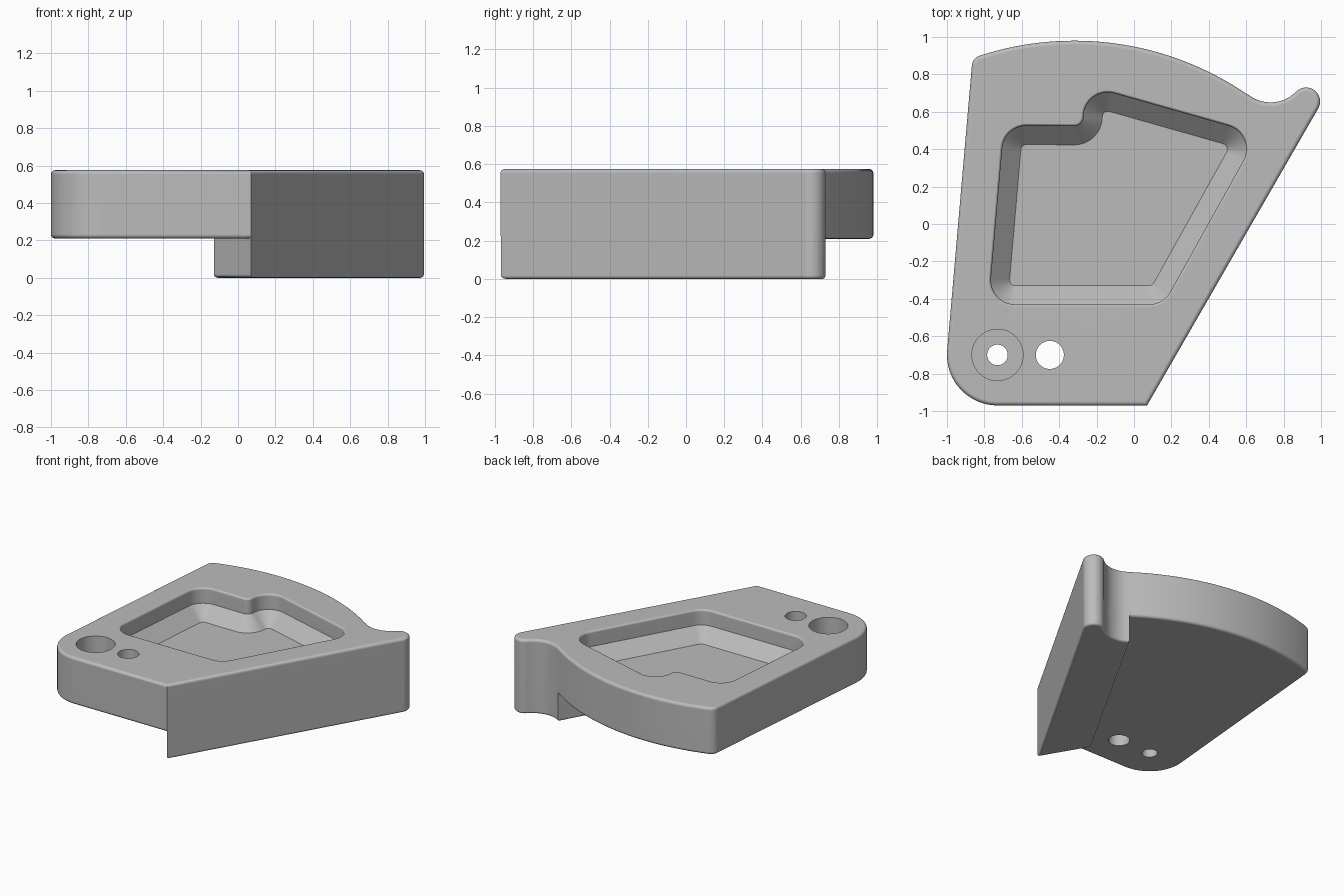
import bpy
import bmesh
from math import cos, sin, radians
from mathutils import Vector

cube = bpy.data.objects.get("Cube")
if cube:
    bpy.data.objects.remove(cube, do_unlink=True)

TOP, UNDERSIDE = 0.575, 0.21

grey = bpy.data.materials.new("plain grey")
grey.use_nodes = True
grey.diffuse_color = (0.5, 0.5, 0.5, 1)
grey.node_tree.nodes["Principled BSDF"].inputs["Base Color"].default_value = (0.5, 0.5, 0.5, 1)


def arc(cx, cy, r, start, end, n=10):
    angles = [radians(start + (end - start) * i / n) for i in range(n + 1)]
    return [Vector((cx + r * cos(a), cy + r * sin(a))) for a in angles]


def offset(points, d):
    """Move a counter-clockwise outline outward by d with mitred corners."""
    moved = []
    for i, p in enumerate(points):
        a = (p - points[i - 1]).normalized()
        b = (points[(i + 1) % len(points)] - p).normalized()
        n1, n2 = Vector((a.y, -a.x)), Vector((b.y, -b.x))
        moved.append(p + (n1 + n2) * (d / (1 + n1.dot(n2))))
    return moved


def loft(name, points, profile):
    """Stack offset copies of an outline; profile holds (offset, height)."""
    bm = bmesh.new()
    rings = [[bm.verts.new((p.x, p.y, z)) for p in offset(points, d)]
             for d, z in profile]
    count = len(points)
    for low, high in zip(rings, rings[1:]):
        for i in range(count):
            j = (i + 1) % count
            bm.faces.new((low[i], low[j], high[j], high[i]))
    bm.faces.new(rings[0][::-1])
    bm.faces.new(rings[-1])
    mesh = bpy.data.meshes.new(name)
    bm.to_mesh(mesh)
    bm.free()
    obj = bpy.data.objects.new(name, mesh)
    bpy.context.collection.objects.link(obj)
    mesh.materials.append(grey)
    return obj


def rounded_edge(r, z, up, n=4):
    """Quarter-round profile from the wall (up=1) or to the wall (up=-1)."""
    steps = [radians(90 * i / n) for i in range(n + 1)]
    pts = [(r * (cos(a) - 1), z + up * r * (sin(a) - 1)) for a in steps]
    return pts if up > 0 else pts[::-1]


def combine(target, tool, operation):
    bpy.context.view_layer.objects.active = target
    mod = target.modifiers.new(operation.title(), 'BOOLEAN')
    mod.object, mod.operation, mod.solver = tool, operation, 'EXACT'
    bpy.ops.object.modifier_apply(modifier=mod.name)
    bpy.data.objects.remove(tool, do_unlink=True)


# Shared outline pieces: sharp front corner, rounded horn and the hollow behind it
front_corner = [Vector((0.07, -0.97))]
horn = arc(0.92, 0.655, 0.075, -30, 134, 14)
hollow = arc(0.73, 0.84, 0.19, -50, -127)

# Main plate with rounded top and bottom edges
plate_outline = (arc(-0.73, -0.70, 0.27, 175, 270, 16) + front_corner + horn + hollow
                 + arc(-0.32, -0.656, 1.636, 56, 107.5, 32)
                 + arc(-0.807, 0.843, 0.06, 108.2, 175, 8))
plate = loft("wedge_plate", plate_outline,
             rounded_edge(0.022, UNDERSIDE, -1) + rounded_edge(0.022, TOP, 1))

# Deeper rib below the slanted side
rib_outline = front_corner + horn + hollow + [Vector((-0.13, -0.63))]
rib = loft("side_rib", offset(rib_outline, -0.0008),
           rounded_edge(0.018, 0, -1) + [(0, 0.3)])
combine(plate, rib, 'UNION')

# Pocket with a softened rim, upright wall and sloping lower wall
pocket_outline = (arc(-0.635, -0.30, 0.13, 175, 270) + arc(0.08, -0.30, 0.13, 270, 330)
                  + arc(0.47, 0.40, 0.13, -30, 75) + arc(-0.14, 0.573, 0.13, 75, 180)
                  + arc(-0.32, 0.573, 0.05, -10, -90)
                  + arc(-0.575, 0.395, 0.13, 92, 175))
pocket = loft("pocket_cutter", pocket_outline,
              [(-0.1, 0.355), (0, 0.455), (0, 0.559), (0.002, 0.566),
               (0.007, 0.572), (0.015, 0.576), (0.015, 0.7)])
combine(plate, pocket, 'DIFFERENCE')

# Stepped pivot hole and plain hole: (x, radius, bottom height)
for x, radius, bottom in ((-0.73, 0.137, 0.36), (-0.73, 0.055, -0.1), (-0.45, 0.075, -0.1)):
    drill = loft("hole_cutter", arc(x, -0.70, radius, 0, 352.5, 47),
                 [(0, bottom), (0, 0.7)])
    combine(plate, drill, 'DIFFERENCE')

# Smooth shading with clean flat faces
bpy.ops.object.select_all(action='DESELECT')
plate.select_set(True)
bpy.context.view_layer.objects.active = plate
bpy.ops.object.shade_smooth_by_angle(angle=radians(35))
weighted = plate.modifiers.new("Weighted Normal", 'WEIGHTED_NORMAL')
weighted.keep_sharp = True
